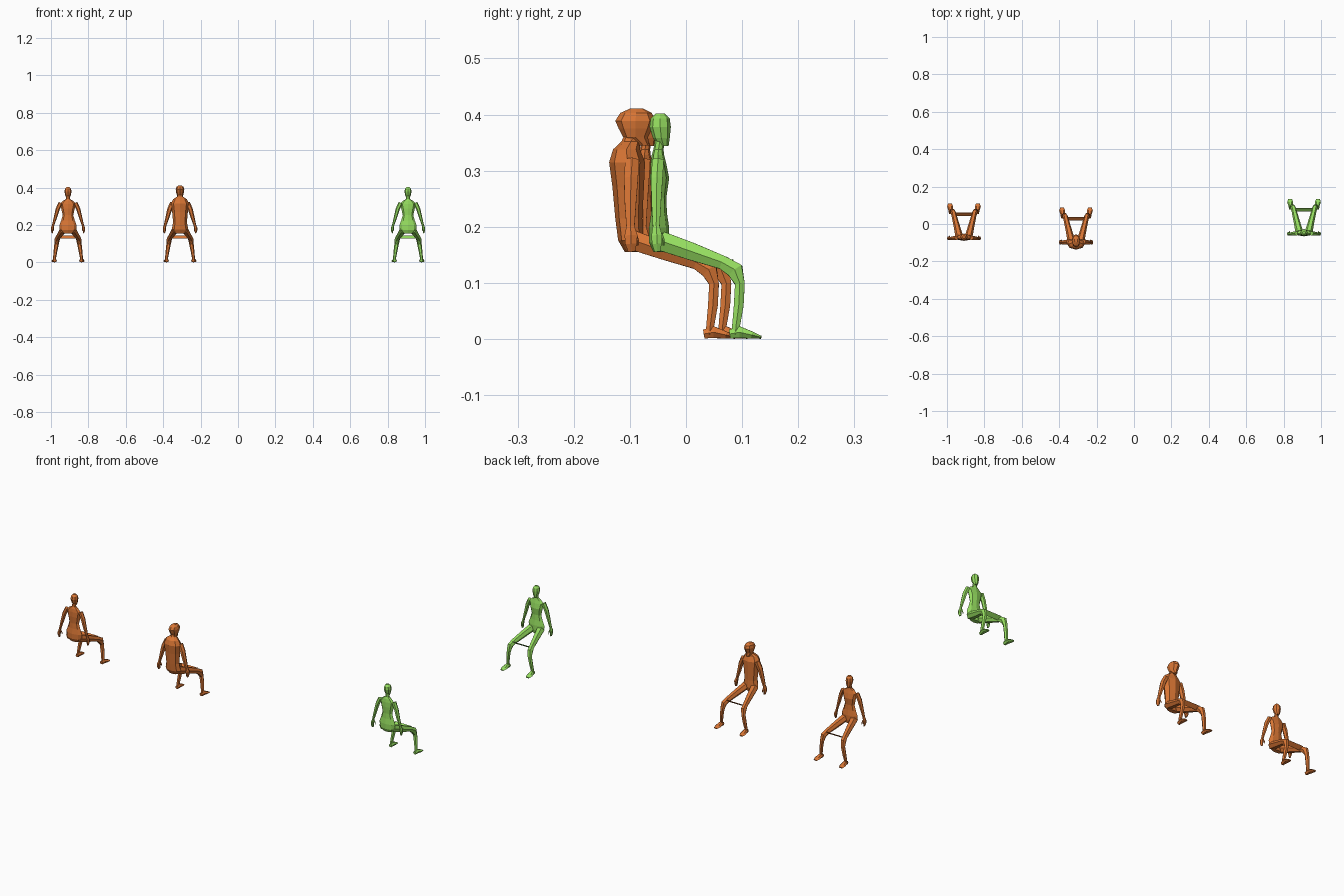
import bpy, bmesh, math
from mathutils import Vector

if "Cube" in bpy.data.objects:
    bpy.data.objects.remove(bpy.data.objects["Cube"])


def material(name, rgb):
    m = bpy.data.materials.new(name)
    m.diffuse_color = (*rgb, 1)
    m.use_nodes = True
    m.node_tree.nodes["Principled BSDF"].inputs["Base Color"].default_value = m.diffuse_color
    return m


def loft(name, stations, sides, mat, origin, mirror=1, flat=False):
    """Skin rings of (x, y, z, half_width, half_depth) along a path."""
    bm = bmesh.new()
    pts = [Vector((s[0] * mirror, s[1], s[2])) for s in stations]
    rings = []
    for i, (p, s) in enumerate(zip(pts, stations)):
        t = (pts[min(i + 1, len(pts) - 1)] - pts[max(i - 1, 0)]).normalized()
        if flat:
            t = Vector((0, 0, 1))
        side = Vector((1, 0, 0))
        side = (side - t * side.dot(t)).normalized()
        up = t.cross(side)
        ring = []
        for k in range(sides):
            a = 2 * math.pi * k / sides
            ring.append(bm.verts.new(p + side * s[3] * math.cos(a) + up * s[4] * math.sin(a)))
        rings.append(ring)
    for a, b in zip(rings, rings[1:]):
        for k in range(sides):
            j = (k + 1) % sides
            bm.faces.new((a[k], a[j], b[j], b[k]))
    bm.faces.new(rings[0])
    bm.faces.new(rings[-1])
    bmesh.ops.recalc_face_normals(bm, faces=bm.faces)
    me = bpy.data.meshes.new(name)
    bm.to_mesh(me)
    bm.free()
    ob = bpy.data.objects.new(name, me)
    ob.location = origin
    me.materials.append(mat)
    bpy.context.collection.objects.link(ob)
    return ob


def column(rows):
    """Upright sections given as (z, y, half_width, half_depth)."""
    return [(0, y, z, w, d) for z, y, w, d in rows]


SLIM_TORSO = column([
    (.155, -.046, .026, .012), (.172, -.048, .044, .018), (.198, -.048, .046, .018),
    (.225, -.048, .036, .014), (.252, -.048, .028, .013), (.287, -.047, .036, .017),
    (.312, -.049, .043, .014), (.328, -.050, .028, .011), (.338, -.049, .011, .009),
    (.358, -.046, .010, .009)])
SLIM_HEAD = column([
    (.344, -.040, .008, .009), (.358, -.044, .015, .015), (.378, -.046, .019, .019),
    (.393, -.046, .016, .017), (.402, -.046, .008, .008)])
BROAD_TORSO = column([
    (.155, -.050, .026, .013), (.176, -.053, .044, .022), (.215, -.056, .037, .024),
    (.270, -.057, .042, .028), (.315, -.059, .049, .032), (.338, -.060, .036, .024),
    (.352, -.052, .015, .017), (.366, -.046, .013, .017)])
BROAD_HEAD = column([
    (.345, -.030, .009, .011), (.360, -.044, .017, .022), (.375, -.044, .021, .030),
    (.389, -.044, .023, .036), (.403, -.043, .019, .028), (.411, -.042, .009, .011)])
ARM = [(.040, -.050, .318, .011, .012), (.055, -.052, .285, .011, .012),
       (.066, -.053, .245, .009, .010), (.079, -.053, .200, .006, .007),
       (.084, -.052, .184, .007, .011), (.085, -.052, .170, .006, .010),
       (.083, -.051, .156, .003, .006)]
THUMB = [(.080, -.046, .188, .004, .004), (.077, -.041, .176, .003, .003),
         (.076, -.040, .167, .002, .002)]
LEG = [(.024, -.048, .176, .021, .020), (.038, .010, .156, .017, .018),
       (.052, .066, .136, .014, .014), (.058, .088, .122, .014, .017),
       (.061, .096, .098, .012, .010), (.067, .094, .060, .010, .010),
       (.072, .089, .022, .008, .008), (.072, .088, .008, .009, .008)]
FOOT = [(.071, .078, .009, .009, .009), (.072, .096, .012, .011, .012),
        (.074, .118, .007, .016, .007), (.075, .134, .003, .010, .003)]


def person(label, x, y, mat, torso, head, bulk):
    at = (x, y, 0)
    loft(label + "_torso", torso, 8, mat, at, flat=True)
    loft(label + "_head", head, 8, mat, at, flat=True)
    # paired limbs
    for side, m in (("left", -1), ("right", 1)):
        arm = [(px, py, pz, w * bulk, d * bulk) for px, py, pz, w, d in ARM]
        loft(f"{label}_{side}_arm", arm, 6, mat, at, m)
        loft(f"{label}_{side}_thumb", THUMB, 4, mat, at, m)
        loft(f"{label}_{side}_leg", LEG, 6, mat, at, m)
        loft(f"{label}_{side}_foot", FOOT, 6, mat, at, m)
    # thin sloping strip between the knees
    me = bpy.data.meshes.new(label + "_knee_strip")
    me.from_pydata([(-.048, .066, .127), (.048, .066, .127),
                    (.048, .084, .143), (-.048, .084, .143)], [], [(0, 1, 2, 3)])
    me.materials.append(mat)
    ob = bpy.data.objects.new(label + "_knee_strip", me)
    ob.location = at
    bpy.context.collection.objects.link(ob)
    solid = ob.modifiers.new("thickness", 'SOLIDIFY')
    solid.thickness = .001


orange = material("orange", (.69, .18, .035))
green = material("green", (.30, .72, .115))

# three seated people in a row
person("left_person", -.909, -.024, orange, SLIM_TORSO, SLIM_HEAD, 1)
person("middle_person", -.31, -.046, orange, BROAD_TORSO, BROAD_HEAD, 1.2)
person("right_person", .909, 0, green, SLIM_TORSO, SLIM_HEAD, 1)
